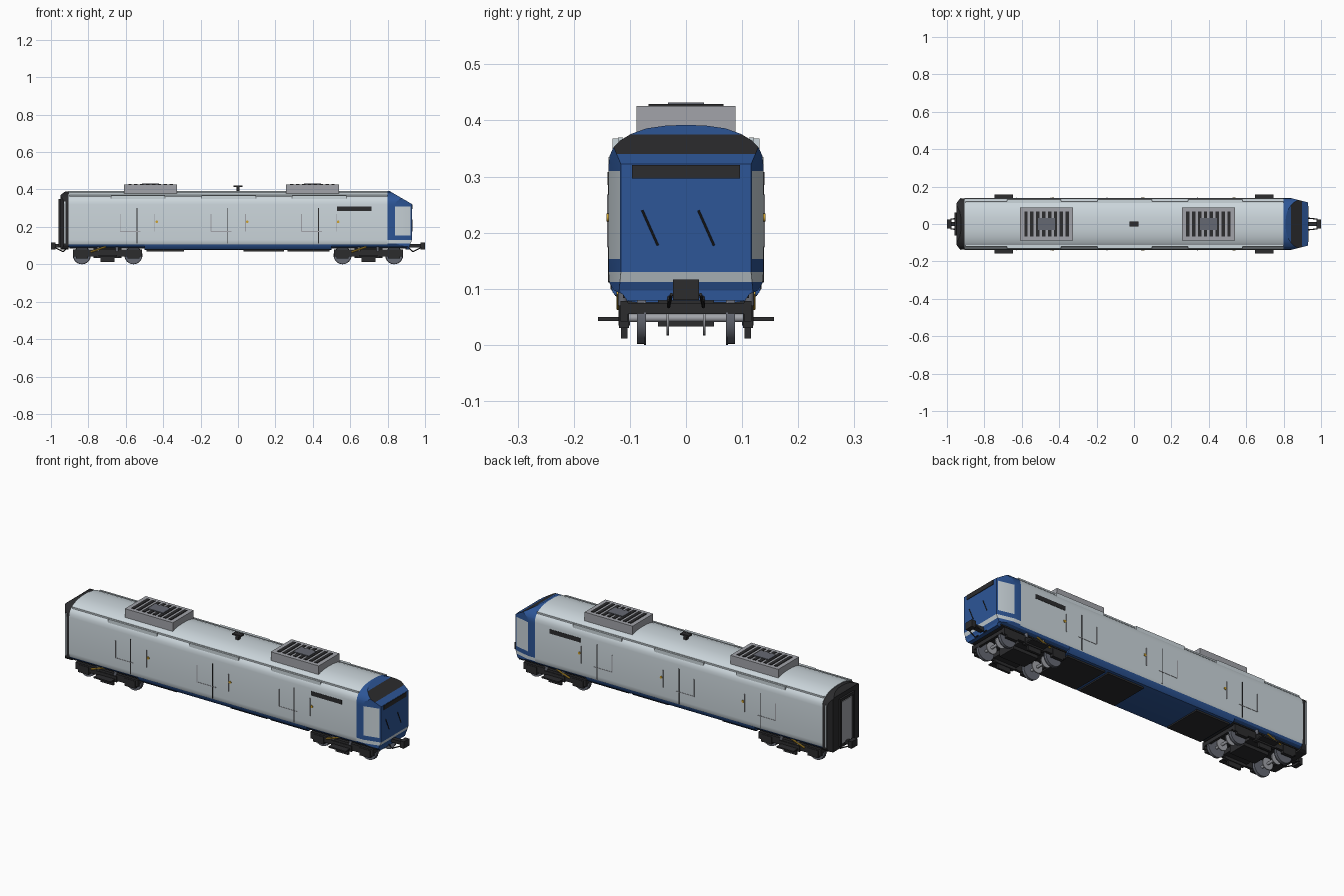
import bpy, bmesh, math
from mathutils import Vector, Matrix

if "Cube" in bpy.data.objects:
    bpy.data.objects.remove(bpy.data.objects["Cube"])


def material(name, r, g, b):
    m = bpy.data.materials.new(name)
    m.diffuse_color = (r, g, b, 1)
    m.use_nodes = True
    m.node_tree.nodes["Principled BSDF"].inputs["Base Color"].default_value = m.diffuse_color
    return m


SILVER = material("silver paint", 0.60, 0.67, 0.71)
BLUE = material("blue paint", 0.026, 0.092, 0.31)
DARK = material("dark grey", 0.025, 0.025, 0.027)
GREY = material("roof unit grey", 0.36, 0.37, 0.40)
STEEL = material("steel", 0.13, 0.14, 0.17)
YELLOW = material("yellow", 0.62, 0.36, 0.03)


def finish(bm, name, mats, angle=None):
    bmesh.ops.recalc_face_normals(bm, faces=bm.faces)
    me = bpy.data.meshes.new(name)
    bm.to_mesh(me)
    bm.free()
    for m in mats:
        me.materials.append(m)
    ob = bpy.data.objects.new(name, me)
    bpy.context.collection.objects.link(ob)
    if angle:
        bpy.ops.object.select_all(action='DESELECT')
        ob.select_set(True)
        bpy.context.view_layer.objects.active = ob
        bpy.ops.object.shade_smooth_by_angle(angle=math.radians(angle))
    return ob


def boxes(name, specs, mat, mirror=False):
    """Join boxes given as (x0, x1, y0, y1, z0, z1); optionally mirror them in y."""
    bm = bmesh.new()
    for x0, x1, y0, y1, z0, z1 in specs:
        for s in ((1, -1) if mirror else (1,)):
            mx = Matrix.Translation(((x0 + x1) / 2, s * (y0 + y1) / 2, (z0 + z1) / 2))
            bmesh.ops.create_cube(bm, size=1, matrix=mx @ Matrix.Diagonal((x1 - x0, y1 - y0, z1 - z0, 1)))
    return finish(bm, name, [mat])


def rods(name, specs, mat, sides=16):
    """Join cylinders given as (start, end, radius)."""
    bm = bmesh.new()
    for a, b, r in specs:
        a, b = Vector(a), Vector(b)
        d = b - a
        mx = Matrix.Translation((a + b) / 2) @ d.to_track_quat('Z', 'Y').to_matrix().to_4x4()
        bmesh.ops.create_cone(bm, cap_ends=True, segments=sides, radius1=r, radius2=r, depth=d.length, matrix=mx)
    return finish(bm, name, [mat], 35)


def prism(half, x0, x1):
    """Extrude a symmetric (y, z) half profile along x."""
    pts = half + [(-y, z) for y, z in reversed(half) if y > 0]
    bm = bmesh.new()
    f = bm.faces.new([bm.verts.new((x0, y, z)) for y, z in pts])
    g = bmesh.ops.extrude_face_region(bm, geom=[f])['geom']
    bmesh.ops.translate(bm, vec=(x1 - x0, 0, 0), verts=[v for v in g if isinstance(v, bmesh.types.BMVert)])
    if len([p for p in bm.faces if abs(p.calc_center_median().x - x0) < 1e-6]) == 0:
        bm.faces.new([v for v in bm.verts if abs(v.co.x - x0) < 1e-6])
    return bm


def cut(bm, co, no, clear=True):
    r = bmesh.ops.bisect_plane(bm, geom=bm.verts[:] + bm.edges[:] + bm.faces[:], dist=1e-6,
                               plane_co=co, plane_no=no, clear_outer=clear)
    if clear:
        edges = [e for e in r['geom_cut'] if isinstance(e, bmesh.types.BMEdge)]
        bmesh.ops.edgeloop_fill(bm, edges=edges)


SECTION = [(0.112, 0.09), (0.128, 0.097), (0.1365, 0.11), (0.138, 0.13), (0.138, 0.32), (0.136, 0.337),
           (0.130, 0.351), (0.118, 0.364), (0.098, 0.376), (0.07, 0.386), (0.035, 0.391), (0, 0.392)]

# Passenger body with a blue sill
bm = prism(SECTION, -0.905, 0.80)
cut(bm, (0, 0, 0.107), (0, 0, 1), False)
for f in bm.faces:
    f.material_index = int(f.calc_center_median().z < 0.107)
finish(bm, "body_shell", [SILVER, BLUE], 30)

# Driving cab: sloping windscreen, tapered cheeks, painted bands
bm = prism(SECTION, 0.80, 0.93)
cut(bm, (0.81, 0, 0.392), (0.067, 0, 0.115))
for s in (1, -1):
    cut(bm, (0.84, s * 0.138, 0), (0.022, s * 0.09, 0))
cut(bm, (0.93, 0, 0.13), (0.9, 0, -0.35))
for z in (0.112, 0.13, 0.153, 0.31, 0.34, 0.375):
    cut(bm, (0, 0, z), (0, 0, 1), False)
cut(bm, (0.922, 0, 0), (1, 0, 0), False)
cut(bm, (0.84, 0, 0), (1, 0, 0), False)
bmesh.ops.recalc_face_normals(bm, faces=bm.faces)
for f in bm.faces:
    c, n = f.calc_center_median(), f.normal
    if n.x > 0.2 and n.z > 0.3:
        f.material_index = 2 if 0.34 < c.z < 0.375 else 1
    elif 0.112 < c.z < 0.13 or (abs(n.y) > 0.5 and 0.84 < c.x < 0.922 and 0.153 < c.z < 0.31):
        f.material_index = 0
    else:
        f.material_index = 1
finish(bm, "driver_cab", [SILVER, BLUE, DARK], 20)
finish(prism([(0.105, 0.079), (0.119, 0.099), (0, 0.099), (0, 0.079)][:2] + [(0, 0.099)], 0.895, 0.917),
       "cab_apron", [BLUE])
boxes("destination_panel", [(0.927, 0.933, -0.096, 0.096, 0.297, 0.321)], DARK)
rods("wipers", [((0.932, y, 0.24), (0.932, y + 0.028, 0.177), 0.002) for y in (-0.078, 0.022)], DARK, 8)

# Gangway end frame at the rear
bm = prism([(y * 0.985, 0.08 + (z - 0.09) * 1.025) for y, z in SECTION], -0.95, -0.905)
for s in (1, -1):
    cut(bm, (-0.93, s * 0.137, 0), (-0.03, s * 0.022, 0))
cut(bm, (-0.95, 0, 0.37), (-0.03, 0, 0.04))
finish(bm, "rear_end_frame", [DARK], 20)
boxes("rear_door", [(-0.954, -0.948, -0.046, 0.046, 0.10, 0.325)], GREY)
boxes("rear_door_surround", [(-0.96, -0.945, 0.05, 0.062, 0.095, 0.345)], DARK, True)
boxes("rear_door_lintel", [(-0.96, -0.945, -0.062, 0.062, 0.333, 0.348)], DARK)
boxes("rear_corner_strips", [(-0.929, -0.921, 0.13, 0.1385, 0.11, 0.335)], SILVER, True)

# Lower skirt and equipment panels
skirt = [(0.09, 0.076), (0.118, 0.08), (0.131, 0.094), (0.134, 0.106), (0, 0.106)]
finish(prism(skirt, -0.5, 0.5), "lower_skirt", [BLUE], 30)
boxes("underfloor_panels", [(x0, x1, -0.105, 0.105, 0.069, 0.08)
                            for x0, x1 in ((-0.49, -0.29), (0.03, 0.245), (0.265, 0.49))], DARK)
boxes("bogie_well_floor", [(x - 0.2, x + 0.2, -0.112, 0.112, 0.084, 0.092) for x in (-0.7, 0.7)], DARK)

# Doors: centre seams, handrails, door hoods and buttons on both sides
DOORS = (-0.54, -0.055, 0.43)
boxes("door_seams", [(x - 0.002, x + 0.002, 0.136, 0.1392, 0.112, 0.30) for x in DOORS], DARK, True)
boxes("door_handrails", [(x + d - 0.002, x + d + 0.002, 0.137, 0.141, 0.175, 0.268)
                         for x in DOORS for d in (-0.09, 0.095)], GREY, True)
boxes("door_sills", [(x - 0.09, x + 0.02, 0.137, 0.1395, 0.174, 0.177) for x in DOORS], GREY, True)
boxes("door_hoods", [(x - 0.14, x + 0.15, 0.118, 0.131, 0.345, 0.368) for x in DOORS], SILVER, True)
rods("door_buttons", [((x + 0.105, s * 0.136, 0.227), (x + 0.105, s * 0.1415, 0.227), 0.007)
                      for x in DOORS for s in (1, -1)], YELLOW, 12)
boxes("side_windows", [(0.53, 0.713, 0.136, 0.1395, 0.285, 0.308)], DARK, True)
boxes("roof_gutters", [(-0.9, 0.8, 0.112, 0.121, 0.362, 0.37)], SILVER, True)

# Roof cooling units with slotted tops
for label, cx in (("rear", -0.467), ("front", 0.398)):
    boxes(label + "_roof_unit", [(cx - 0.142, cx + 0.142, -0.088, 0.088, 0.372, 0.426)], GREY)
    slots = [cx + (i - 3.5) * 0.0315 for i in range(8)]
    boxes(label + "_roof_slots", [(x - 0.009, x + 0.009, -0.067, 0.067, 0.422, 0.429) for x in slots], DARK)
    boxes(label + "_roof_hatch", [(cx - 0.045, cx + 0.045, -0.032, 0.032, 0.42, 0.432)], STEEL)

# Roof aerial
boxes("aerial", [(-0.009, 0.009, -0.009, 0.009, 0.385, 0.42), (-0.025, 0.025, -0.014, 0.014, 0.413, 0.421)], DARK)

# Bogies
for label, cx in (("rear", -0.697), ("front", 0.697)):
    axles = (cx - 0.138, cx + 0.138)
    wheels, shafts = [], []
    for x in axles:
        shafts.append(((x, -0.115, 0.048), (x, 0.115, 0.048), 0.007))
        for s in (1, -1):
            wheels += [((x, s * 0.072, 0.048), (x, s * 0.087, 0.048), 0.046),
                       ((x, s * 0.071, 0.048), (x, s * 0.0745, 0.048), 0.048)]
            shafts.append(((x, s * 0.03, 0.048), (x, s * 0.035, 0.048), 0.031))
    rods(label + "_wheels", wheels, STEEL, 32)
    rods(label + "_axles_and_discs", shafts, GREY, 24)
    boxes(label + "_bogie_frame",
          [(cx - 0.185, cx + 0.185, 0.103, 0.117, 0.042, 0.078), (cx - 0.038, cx + 0.038, 0.104, 0.116, 0.011, 0.045),
           (cx - 0.06, cx + 0.06, 0.1, 0.12, 0.035, 0.066), (cx - 0.05, cx + 0.05, 0.11, 0.157, 0.043, 0.05)]
          + [(x - 0.032, x + 0.032, 0.102, 0.119, 0.03, 0.07) for x in axles], DARK, True)
    boxes(label + "_bogie_centre",
          [(cx - 0.07, cx + 0.07, -0.105, 0.105, 0.05, 0.075), (cx - 0.075, cx + 0.075, -0.05, 0.05, 0.033, 0.088),
           (cx - 0.185, cx - 0.172, -0.105, 0.105, 0.055, 0.075),
           (cx + 0.172, cx + 0.185, -0.105, 0.105, 0.055, 0.075)], DARK)
    rods(label + "_springs", [((cx + d, s * 0.113, 0.07), (cx + d, s * 0.113, 0.097), 0.008)
                              for d in (-0.05, 0.05) for s in (1, -1)], STEEL)
    rods(label + "_dampers", [((cx - 0.09, s * 0.12, 0.066), (cx - 0.01, s * 0.12, 0.094), 0.0045)
                              for s in (1, -1)], YELLOW, 10)

# Couplers and hoses at both ends
for label, e in (("front", 1), ("rear", -1)):
    spec = [(0.90, 0.978, -0.012, 0.012, 0.09, 0.108), (0.976, 1.0, -0.023, 0.023, 0.08, 0.117)]
    boxes(label + "_coupler", [(min(e * a, e * b), max(e * a, e * b), *r) for a, b, *r in spec], DARK)
    rods(label + "_hoses", [((e * 0.91, s * 0.03, 0.09), (e * 0.935, s * 0.031, 0.068), 0.003) for s in (1, -1)]
         + [((e * 0.935, s * 0.031, 0.068), (e * 0.98, s * 0.026, 0.09), 0.003) for s in (1, -1)], DARK, 8)
